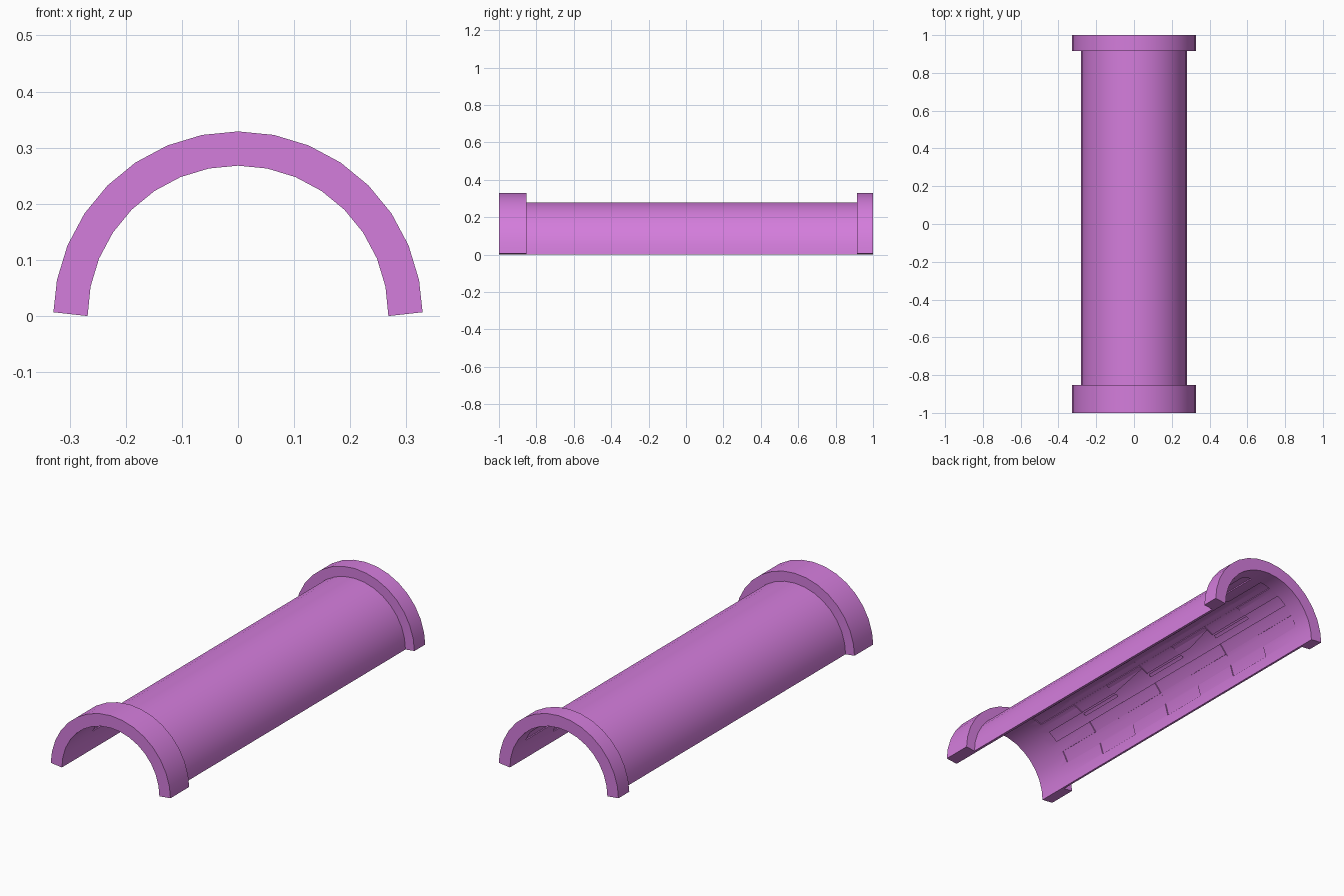
import bpy
import bmesh
from math import radians, cos, sin

cube = bpy.data.objects.get("Cube")
if cube:
    bpy.data.objects.remove(cube)

INNER, WALL, COLLAR = 0.268, 0.28, 0.329
FRONT_STEP, BACK_STEP = -0.853, 0.915      # where the end collars meet the tube
SEGMENTS = 16

orchid = bpy.data.materials.new("orchid")
orchid.use_nodes = True
color = (0.658, 0.205, 0.716, 1)
orchid.diffuse_color = color
orchid.node_tree.nodes["Principled BSDF"].inputs["Base Color"].default_value = color


def arch(name, inner, outer, y0, y1, start=0, end=180, steps=SEGMENTS, feet=False):
    """Arc-shaped shell extruded along y; feet bevels its two lower edges."""
    angles = [radians(start + (end - start) * i / steps) for i in range(steps + 1)]

    def ring(r):
        points = [[r * cos(a), r * sin(a)] for a in angles]
        if feet:
            points[0][1] = points[-1][1] = (r - INNER) * 0.11
        return points

    bm = bmesh.new()
    rows = [[bm.verts.new((x, y, z)) for x, z in ring(r)]
            for r, y in ((inner, y0), (outer, y0), (outer, y1), (inner, y1))]
    for k in range(4):
        a, b = rows[k], rows[(k + 1) % 4]
        for i in range(steps):
            bm.faces.new((a[i], a[i + 1], b[i + 1], b[i]))
    for i in (0, steps):
        bm.faces.new([row[i] for row in rows])
    bmesh.ops.recalc_face_normals(bm, faces=bm.faces)
    mesh = bpy.data.meshes.new(name)
    bm.to_mesh(mesh)
    bm.free()
    mesh.materials.append(orchid)
    obj = bpy.data.objects.new(name, mesh)
    bpy.context.collection.objects.link(obj)
    return obj


def activate(obj):
    bpy.ops.object.select_all(action="DESELECT")
    obj.select_set(True)
    bpy.context.view_layer.objects.active = obj


# Half tube and its two end collars
tube = arch("half_tube", INNER, WALL, FRONT_STEP, BACK_STEP, feet=True)
front = arch("front_collar", INNER, COLLAR, -1, FRONT_STEP, feet=True)
back = arch("back_collar", INNER, COLLAR, BACK_STEP, 1, feet=True)

# Shallow lattice recessed into the inside: three cross bands, six long strips
low, high, cells = -0.79, 0.908, 7
pitch = (high - low) / cells
cutters = []
for k in (1, 3, 5):
    cutters.append(arch("band_cutter", 0.24, 0.273, low + k * pitch,
                        low + (k + 1) * pitch, 11.25, 168.75, 14))
lane = 157.5 / 13
for k in range(1, 13, 2):
    a = 11.25 + k * lane
    cutters.append(arch("strip_cutter", 0.245, 0.2725, low, high, a, a + lane, 2))

activate(tube)
for cutter in cutters:
    cutter.hide_render = True
    mod = tube.modifiers.new("recess", "BOOLEAN")
    mod.operation = "DIFFERENCE"
    mod.solver = "EXACT"
    mod.object = cutter
    bpy.ops.object.modifier_apply(modifier=mod.name)
for cutter in cutters:
    bpy.data.objects.remove(cutter)

# Smooth shading with sharp rims
for obj in (tube, front, back):
    activate(obj)
    bpy.ops.object.shade_smooth_by_angle(angle=radians(30))
